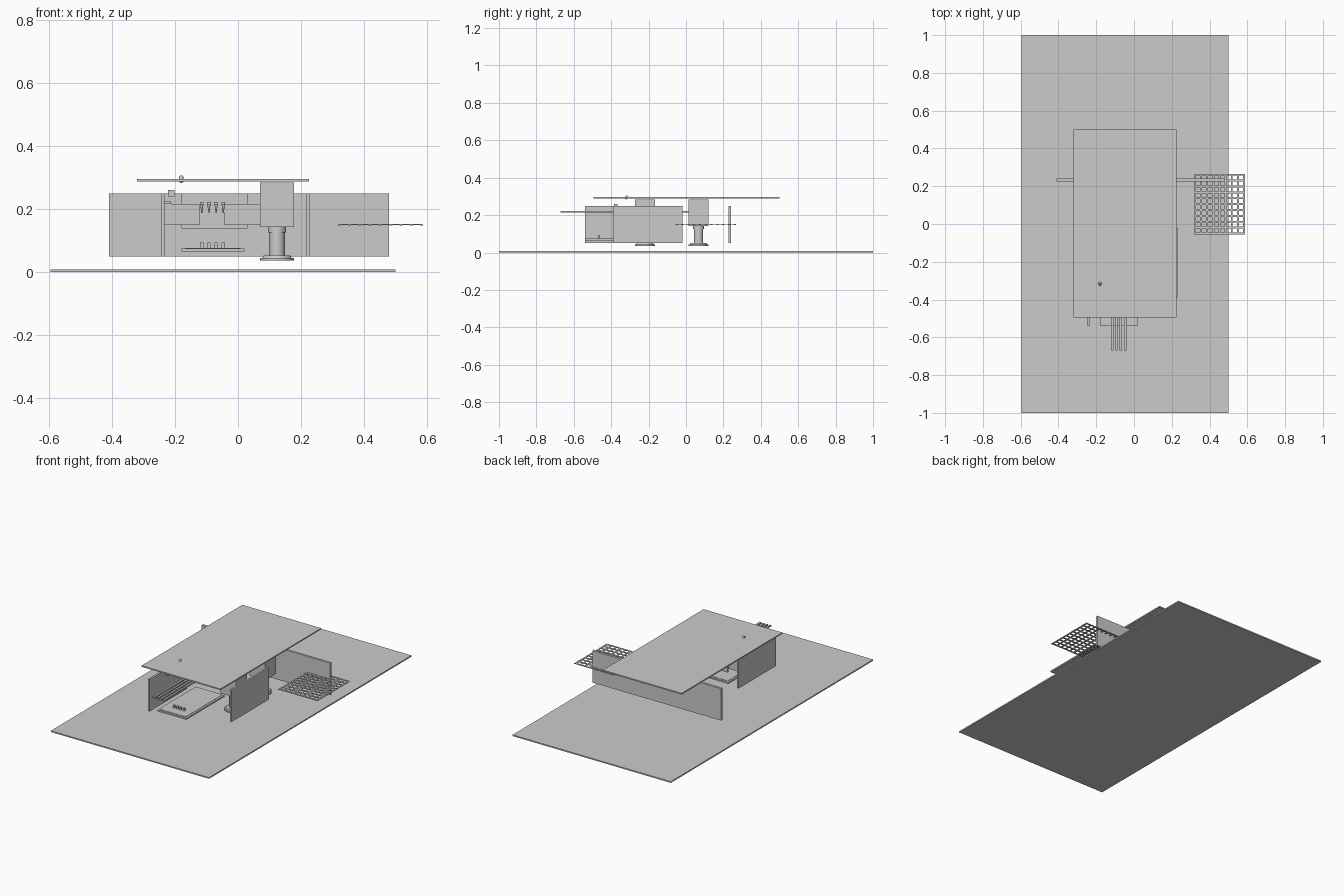
import bpy, math


def box(name, x0, x1, y0, y1, z0, z1):
    """Box from its limits on each axis."""
    bpy.ops.mesh.primitive_cube_add(size=1, location=((x0 + x1) / 2, (y0 + y1) / 2, (z0 + z1) / 2))
    o = bpy.context.object
    o.name = name
    o.scale = (x1 - x0, y1 - y0, z1 - z0)
    bpy.ops.object.transform_apply(location=False, rotation=False, scale=True)
    return o


def cone(name, x, y, z0, z1, r0, r1, sides=32):
    """Upright tapered cylinder, r0 at the bottom and r1 at the top."""
    bpy.ops.mesh.primitive_cone_add(vertices=sides, radius1=r0, radius2=r1, depth=z1 - z0,
                                    location=(x, y, (z0 + z1) / 2))
    o = bpy.context.object
    o.name = name
    bpy.ops.object.shade_smooth_by_angle(angle=math.radians(35))
    return o


# ground plate and flat roof
box("ground_plate", -0.595, 0.5, -1, 1, 0, 0.008)
box("roof", -0.32, 0.225, -0.495, 0.5, 0.288, 0.296)

# walls
box("back_wall", -0.41, 0.48, 0.226, 0.24, 0.05, 0.25)
box("left_wall", -0.245, -0.233, -0.54, -0.17, 0.05, 0.25)
box("right_wall", 0.217, 0.229, -0.39, -0.02, 0.05, 0.25)

# inner panels
box("rear_panel", -0.18, 0.03, -0.165, -0.155, 0.138, 0.25)
box("left_panel", -0.233, -0.12, -0.19, -0.18, 0.15, 0.216)
box("right_panel", -0.045, 0.07, -0.19, -0.18, 0.15, 0.216)

# low counter slab with a thin top and four knobs
box("counter", -0.18, 0.02, -0.54, -0.16, 0.065, 0.074)
box("counter_top", -0.168, 0.008, -0.528, -0.172, 0.074, 0.076)

# four beams with a tapered peg below each, and four knobs on the counter
for i in range(4):
    x = -0.115 + i * 0.0227
    box(f"beam_{i}", x - 0.006, x + 0.006, -0.67, 0.02, 0.214, 0.222)
    cone(f"peg_{i}", x, -0.30, 0.188, 0.214, 0.0015, 0.005, 12)
    box(f"knob_{i}", x - 0.005, x + 0.005, -0.47, -0.46, 0.076, 0.094)

# two pillars, each a square block on a round column and foot
for i, y in enumerate((-0.22, 0.067)):
    x = 0.124
    box(f"pillar_block_{i}", x - 0.054, x + 0.054, y - 0.053, y + 0.053, 0.143, 0.284)
    cone(f"pillar_collar_{i}", x, y, 0.125, 0.143, 0.029, 0.029)
    cone(f"pillar_column_{i}", x, y, 0.05, 0.125, 0.025, 0.025)
    cone(f"pillar_foot_upper_{i}", x, y, 0.044, 0.052, 0.046, 0.043)
    cone(f"pillar_foot_{i}", x, y, 0.036, 0.044, 0.054, 0.054)

# flat lattice beside the back wall
X0, X1, Y0, Y1, NX, NY, W = 0.317, 0.588, -0.055, 0.266, 9, 11, 0.010
for i in range(NX):
    x = X0 + (X1 - X0 - W) * i / (NX - 1)
    box(f"lattice_long_{i}", x, x + W, Y0, Y1, 0.148, 0.151)
for i in range(NY):
    y = Y0 + (Y1 - Y0 - W) * i / (NY - 1)
    box(f"lattice_cross_{i}", X0, X1, y, y + W, 0.149, 0.152)

# small wall lamp and its bracket
box("wall_lamp", -0.222, -0.202, -0.385, -0.365, 0.24, 0.26)
box("lamp_bracket", -0.233, -0.213, -0.378, -0.372, 0.216, 0.224)

# tilted roof vent
vent = cone("roof_vent", -0.18, -0.318, 0.285, 0.305, 0.007, 0.007, 16)
vent.rotation_euler.x = math.radians(-50)
